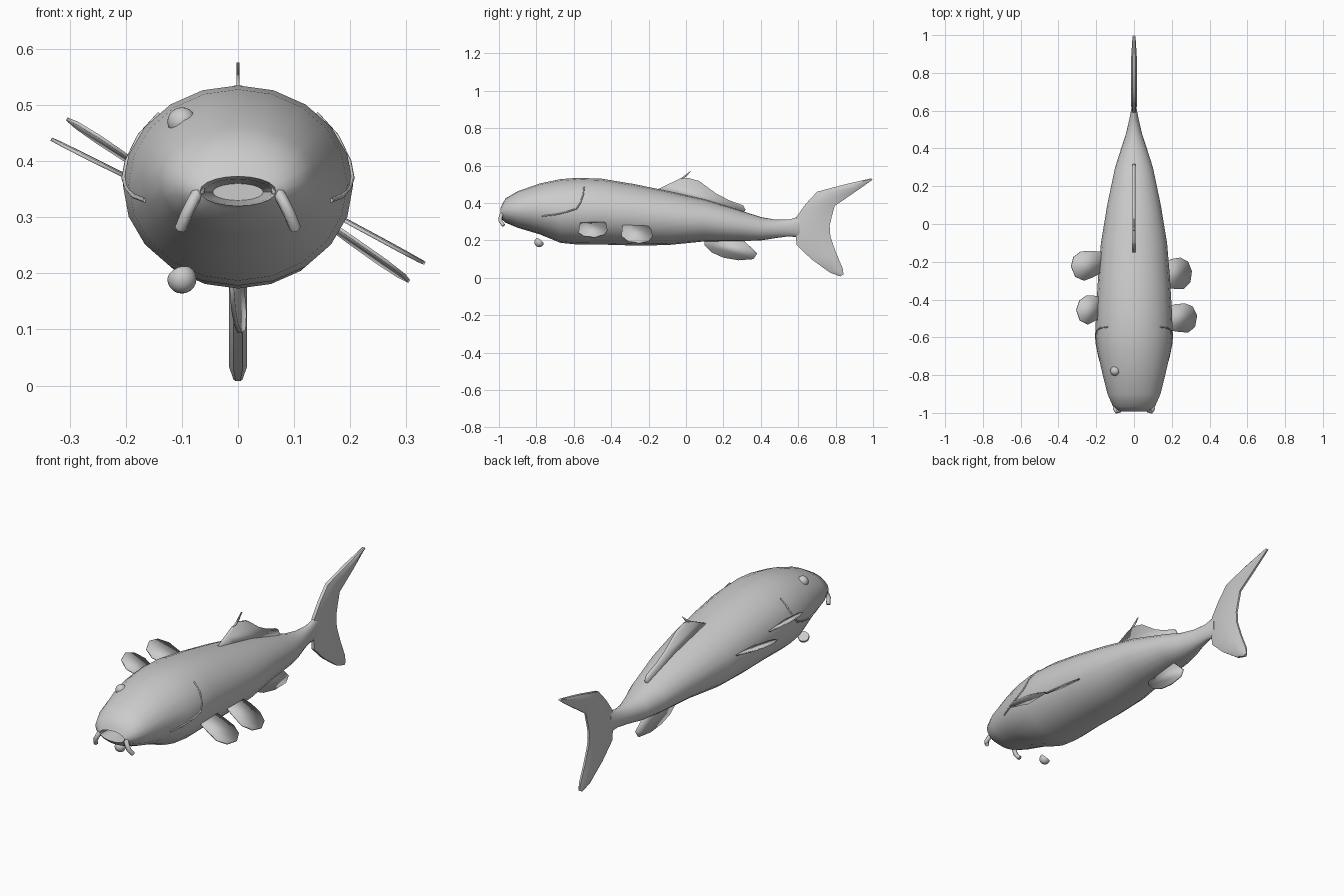
import bpy, bmesh, math
from mathutils import Vector

cube = bpy.data.objects.get("Cube")
if cube:
    bpy.data.objects.remove(cube, do_unlink=True)

GREY = (0.6, 0.6, 0.6, 1)
mat = bpy.data.materials.new("plain grey")
mat.use_nodes = True
mat.diffuse_color = GREY
mat.node_tree.nodes["Principled BSDF"].inputs["Base Color"].default_value = GREY


def add(name, bm, angle=40):
    bmesh.ops.recalc_face_normals(bm, faces=bm.faces)
    mesh = bpy.data.meshes.new(name)
    bm.to_mesh(mesh)
    bm.free()
    ob = bpy.data.objects.new(name, mesh)
    bpy.context.collection.objects.link(ob)
    mesh.materials.append(mat)
    bpy.ops.object.select_all(action='DESELECT')
    ob.select_set(True)
    bpy.context.view_layer.objects.active = ob
    bpy.ops.object.shade_smooth_by_angle(angle=math.radians(angle))
    return ob


def loft(name, rings, angle=40):
    """Skin a list of equal-length point rings and cap both ends."""
    bm = bmesh.new()
    loops = [[bm.verts.new(p) for p in ring] for ring in rings]
    n = len(loops[0])
    for a, b in zip(loops, loops[1:]):
        for i in range(n):
            j = (i + 1) % n
            bm.faces.new((a[i], a[j], b[j], b[i]))
    bm.faces.new(loops[0])
    bm.faces.new(loops[-1])
    return add(name, bm, angle)


def plate(name, points, thickness):
    bm = bmesh.new()
    bm.faces.new([bm.verts.new(p) for p in points])
    ob = add(name, bm, 30)
    mod = ob.modifiers.new("thickness", 'SOLIDIFY')
    mod.thickness = thickness
    mod.offset = 0


def tube(name, points, radius):
    cu = bpy.data.curves.new(name, 'CURVE')
    cu.dimensions = '3D'
    cu.bevel_depth = radius
    cu.bevel_resolution = 1
    cu.use_fill_caps = True
    sp = cu.splines.new('POLY')
    sp.points.add(len(points) - 1)
    for p, co in zip(sp.points, points):
        p.co = (*co, 1)
    cu.materials.append(mat)
    bpy.context.collection.objects.link(bpy.data.objects.new(name, cu))


# Body sections: y, half width, bottom, top
BODY = [(-0.985, 0.083, 0.315, 0.387), (-0.965, 0.112, 0.295, 0.425),
        (-0.9, 0.14, 0.268, 0.463), (-0.78, 0.17, 0.232, 0.505),
        (-0.67, 0.195, 0.187, 0.528), (-0.58, 0.205, 0.178, 0.535),
        (-0.45, 0.2, 0.178, 0.53), (-0.28, 0.19, 0.173, 0.502),
        (-0.1, 0.175, 0.175, 0.465), (0.1, 0.142, 0.195, 0.42),
        (0.3, 0.1, 0.197, 0.358), (0.4, 0.068, 0.2, 0.325),
        (0.48, 0.042, 0.213, 0.311), (0.55, 0.026, 0.222, 0.311),
        (0.61, 0.014, 0.215, 0.33)]
# Mouth cavity continues the same skin inward
MOUTH = [(-0.86, 0.045, 0.33, 0.36), (-0.97, 0.06, 0.322, 0.368),
         (-0.992, 0.068, 0.32, 0.373)]


def ellipse(y, w, lo, hi, n=20):
    return [(w * math.cos(t), y, (lo + hi) / 2 + (hi - lo) / 2 * math.sin(t))
            for t in (2 * math.pi * i / n for i in range(n))]


loft("body", [ellipse(*s) for s in MOUTH + BODY])


def skin_x(y, z):
    """Half width of the body surface at a given length and height."""
    for a, b in zip(BODY, BODY[1:]):
        if a[0] <= y <= b[0]:
            t = (y - a[0]) / (b[0] - a[0])
            w, lo, hi = (a[k] + (b[k] - a[k]) * t for k in (1, 2, 3))
            q = (2 * z - lo - hi) / (hi - lo)
            return w * math.sqrt(max(0, 1 - q * q))
    return 0


# Gill covers and barbels on both sides
GILL = [(-0.545, 0.485), (-0.55, 0.445), (-0.565, 0.4), (-0.585, 0.37),
        (-0.64, 0.352), (-0.7, 0.338), (-0.77, 0.33)]
BARBEL = [(0.068, -0.975, 0.35), (0.078, -0.99, 0.333),
          (0.092, -0.993, 0.305), (0.102, -0.975, 0.28)]
for side, s in (("left", 1), ("right", -1)):
    tube(side + "_gill_edge", [(s * skin_x(y, z), y, z) for y, z in GILL], 0.004)
    tube(side + "_barbel", [(s * x, y, z) for x, y, z in BARBEL], 0.011)

# Tail fin: front edge and back edge pairs from lower tip to upper tip
TAIL = [((0.825, 0.008), (0.842, 0.018)), ((0.77, 0.028), (0.838, 0.05)),
        ((0.67, 0.1), (0.8, 0.14)), ((0.592, 0.175), (0.772, 0.22)),
        ((0.585, 0.25), (0.768, 0.28)), ((0.592, 0.328), (0.78, 0.33)),
        ((0.64, 0.395), (0.795, 0.385)), ((0.7, 0.46), (0.85, 0.422)),
        ((0.85, 0.5), (0.92, 0.47)), ((0.99, 0.532), (0.998, 0.525))]
rings = []
for k, (f, b) in enumerate(TAIL):
    f, b = Vector((0, *f)), Vector((0, *b))
    w = 0.008 if k in (0, len(TAIL) - 1) else 0.016
    ring = [(0.5, 0.0), (1, 0.25), (0.8, 0.7), (0.3, 1.0)]
    ring += [(-u, t) for u, t in reversed(ring)]
    rings.append([f.lerp(b, t) + Vector((u * w, 0, 0)) for u, t in ring])
loft("tail_fin", rings)

# Back fin with its spine, and the fin under the tail
BACK = [(-0.17, 0.465), (-0.09, 0.503), (-0.04, 0.527), (0.01, 0.535),
        (0.07, 0.518), (0.16, 0.452), (0.23, 0.415), (0.305, 0.388),
        (0.318, 0.365), (0.3, 0.33), (0, 0.42)]
plate("back_fin", [(0, y, z) for y, z in BACK], 0.014)
SPINE = [(-0.07, 0.508), (-0.02, 0.538), (0.03, 0.576), (0.005, 0.545), (-0.03, 0.52)]
plate("back_spine", [(0, y, z) for y, z in SPINE], 0.006)
UNDER = [(0.1, 0.215), (0.098, 0.175), (0.14, 0.135), (0.2, 0.108),
         (0.28, 0.094), (0.36, 0.1), (0.38, 0.13), (0.345, 0.165), (0.29, 0.215)]
plate("under_fin", [(0.08 * (y - 0.24), y, z) for y, z in UNDER], 0.008)


# Side fins: outline from above, root height and outward / lengthwise slope
def side_fin(name, outline, z0, slope, twist):
    yc = sum(y for x, y in outline) / len(outline)
    plate(name, [(x, y, z0 + slope * (abs(x) - 0.19) + twist * (y - yc))
                 for x, y in outline], 0.006)


side_fin("left_front_fin",
         [(0.16, -0.44), (0.22, -0.425), (0.27, -0.42), (0.31, -0.437), (0.333, -0.485),
          (0.322, -0.545), (0.285, -0.575), (0.23, -0.57), (0.16, -0.56)], 0.295, -0.54, 0.02)
side_fin("left_rear_fin",
         [(0.14, -0.22), (0.2, -0.185), (0.245, -0.178), (0.285, -0.2), (0.305, -0.25),
          (0.297, -0.31), (0.262, -0.345), (0.2, -0.342), (0.14, -0.33)], 0.267, -0.7, -0.08)
side_fin("right_rear_fin",
         [(-0.14, -0.15), (-0.22, -0.143), (-0.28, -0.145), (-0.32, -0.175), (-0.333, -0.225),
          (-0.31, -0.28), (-0.265, -0.3), (-0.22, -0.283), (-0.14, -0.24)], 0.368, 0.5, 0.02)
side_fin("right_front_fin",
         [(-0.16, -0.39), (-0.21, -0.38), (-0.25, -0.378), (-0.288, -0.405), (-0.305, -0.455),
          (-0.287, -0.51), (-0.245, -0.532), (-0.21, -0.515), (-0.16, -0.48)], 0.4, 0.65, -0.08)


# Eyes: domes sliced from small spheres
def eye(name, centre, facing):
    bm = bmesh.new()
    bmesh.ops.create_uvsphere(bm, u_segments=16, v_segments=10, radius=0.026)
    axis = Vector(facing).normalized()
    cut = bmesh.ops.bisect_plane(bm, geom=bm.verts[:] + bm.edges[:] + bm.faces[:],
                                 plane_co=axis * -0.008, plane_no=axis, clear_inner=True)
    rim = [e for e in cut["geom_cut"] if isinstance(e, bmesh.types.BMEdge)]
    bmesh.ops.holes_fill(bm, edges=rim, sides=0)
    bmesh.ops.translate(bm, verts=bm.verts, vec=centre)
    add(name, bm)


eye("upper_eye", (-0.1, -0.778, 0.47), (-0.3, -0.4, 0.8))
eye("lower_eye", (-0.1, -0.785, 0.19), (0.3, -0.6, -0.7))
